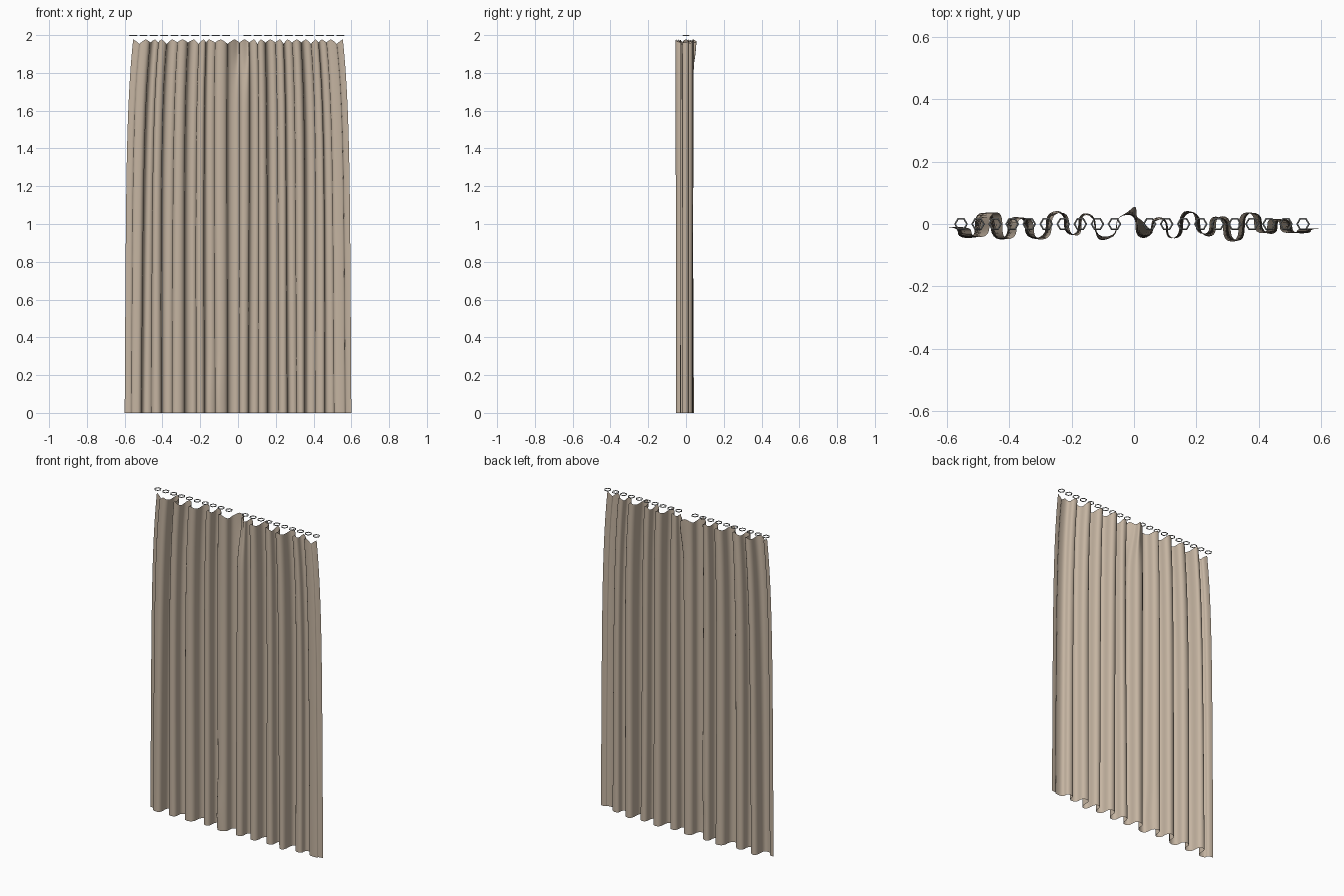
import bpy, bmesh, math, random

if "Cube" in bpy.data.objects:
    bpy.data.objects.remove(bpy.data.objects["Cube"])

random.seed(4)


def material(name, color):
    m = bpy.data.materials.new(name)
    m.diffuse_color = color
    m.use_nodes = True
    m.node_tree.nodes["Principled BSDF"].inputs["Base Color"].default_value = m.diffuse_color
    return m


def mesh_object(name, bm, mat=None):
    me = bpy.data.meshes.new(name)
    bm.to_mesh(me)
    bm.free()
    ob = bpy.data.objects.new(name, me)
    bpy.context.collection.objects.link(ob)
    if mat:
        me.materials.append(mat)
    return ob


def bump(x, z, cx, cz, rx, rz):
    return math.exp(-((x - cx) / rx) ** 2 - ((z - cz) / rz) ** 2)


# Plan of the pleats: alternating front (-y) and back (+y) fold crests
folds = [(-.60, -.01), (-.53, -.045), (-.49, .035), (-.43, -.045), (-.38, .022),
         (-.32, -.045), (-.245, .042), (-.20, -.035), (-.155, .035), (-.09, -.046),
         (-.02, .03), (.03, -.045), (.08, .022), (.13, -.046), (.185, .036),
         (.24, -.04), (.285, .025), (.335, -.053), (.375, .035), (.44, -.032),
         (.48, .015), (.535, -.03), (.60, -.015)]
drift = [(random.uniform(-.01, .01), random.uniform(-.006, .006)) for _ in folds]
drift[0] = drift[-1] = (0, 0)
STEPS, ROWS = 10, 36


def crest(i, v):
    """Position of fold crest i at height fraction v, with slight drift."""
    x, y = folds[i]
    dx, dy = drift[i]
    w = math.sin(v * 2.2 + i) - math.sin(i)
    return x + dx * w, y + dy * w


# Curtain cloth: one pleated sheet, narrower and scalloped at the top
bm = bmesh.new()
rows = []
for r in range(ROWS + 1):
    v = 1 - (1 - r / ROWS) ** 1.5
    row = []
    for i in range(len(folds) - 1):
        (x0, y0), (x1, y1) = crest(i, v), crest(i + 1, v)
        last = i == len(folds) - 2
        for s in range(STEPS + (1 if last else 0)):
            t = s / STEPS
            steep = 0.95 * math.sin(2 * math.pi * t) / (2 * math.pi)
            x = x0 + (x1 - x0) * (t + steep)
            y = y0 + (y1 - y0) * (1 - math.cos(math.pi * t)) / 2
            sag = (.018 + .008 * (i % 3 == 0)) * math.sin(math.pi * t)
            z = v * 1.978 - sag * max(0, (v - .85) / .15)
            x *= 1 - .02 * v - .055 * v ** 6
            # loose flap at the top middle and a soft dent near the hem
            y += .05 * bump(x, z, .02, 1.97, .03, .17)
            y -= .012 * bump(x, z, -.12, .1, .03, .12)
            row.append(bm.verts.new((x, y, z)))
    rows.append(row)
for a, b in zip(rows, rows[1:]):
    for j in range(len(a) - 1):
        f = bm.faces.new((a[j], a[j + 1], b[j + 1], b[j]))
        f.smooth = True
mesh_object("curtain_cloth", bm, material("cloth", (.56, .46, .36, 1)))


# Curtain rings: thin flat six-sided loops in two groups of ten
def ring(name, x, mat):
    bm = bmesh.new()
    n, m, big, small = 6, 4, .019, .003
    loops = []
    for i in range(n):
        a = 2 * math.pi * i / n
        loops.append([bm.verts.new((
            x + (big + small * math.cos(b)) * math.cos(a),
            (big + small * math.cos(b)) * math.sin(a),
            1.997 + small * math.sin(b)))
            for b in (2 * math.pi * k / m for k in range(m))])
    for i in range(n):
        p, q = loops[i], loops[(i + 1) % n]
        for k in range(m):
            bm.faces.new((p[k], q[k], q[(k + 1) % m], p[(k + 1) % m]))
    mesh_object(name, bm, mat)


ring_mat = material("ring_metal", (.45, .47, .46, 1))
for side, start in (("left", -.555), ("right", .05)):
    for k in range(10):
        ring(f"ring_{side}_{k + 1}", start + k * .0547, ring_mat)
